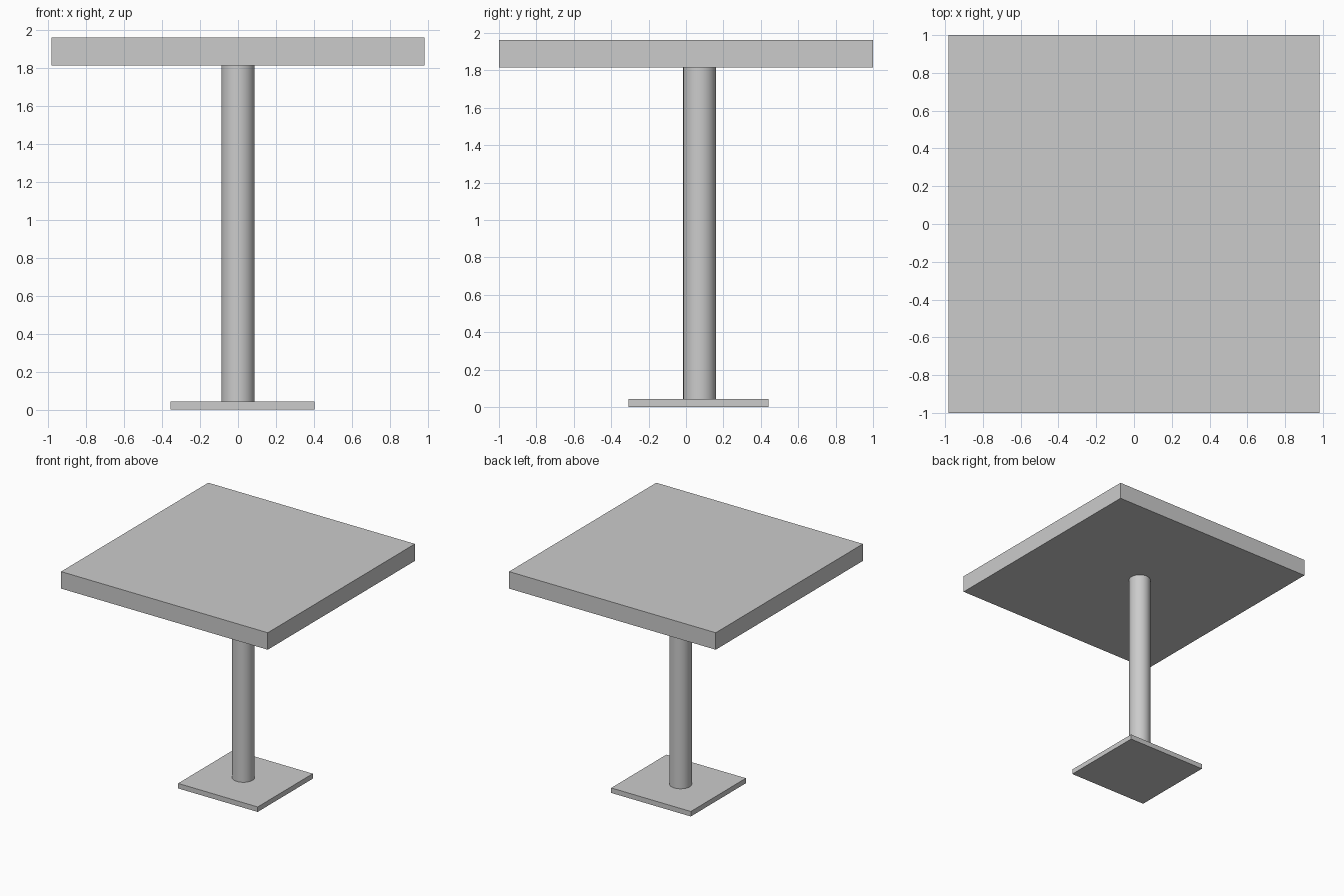
import bpy
import math

if "Cube" in bpy.data.objects:
    bpy.data.objects.remove(bpy.data.objects["Cube"])


def slab(name, x0, x1, y0, y1, z0, z1):
    """Axis-aligned box given by its limits."""
    bpy.ops.mesh.primitive_cube_add(
        size=1, location=((x0 + x1) / 2, (y0 + y1) / 2, (z0 + z1) / 2))
    ob = bpy.context.object
    ob.name = name
    ob.scale = (x1 - x0, y1 - y0, z1 - z0)
    bpy.ops.object.transform_apply(location=False, rotation=False, scale=True)
    return ob


BASE_TOP, TOP_UNDERSIDE, TOP_Z = 0.043, 1.815, 1.961

# Square table top and the slightly off-centre floor plate
slab("table_top", -0.983, 0.983, -1.0, 1.0, TOP_UNDERSIDE, TOP_Z)
slab("base_plate", -0.355, 0.402, -0.307, 0.442, 0.0, BASE_TOP)

# Round column between them
bpy.ops.mesh.primitive_cylinder_add(
    vertices=32, radius=0.088, depth=TOP_UNDERSIDE - BASE_TOP,
    location=(0.0, 0.073, (TOP_UNDERSIDE + BASE_TOP) / 2))
column = bpy.context.object
column.name = "column"
bpy.ops.object.shade_smooth_by_angle(angle=math.radians(30))
